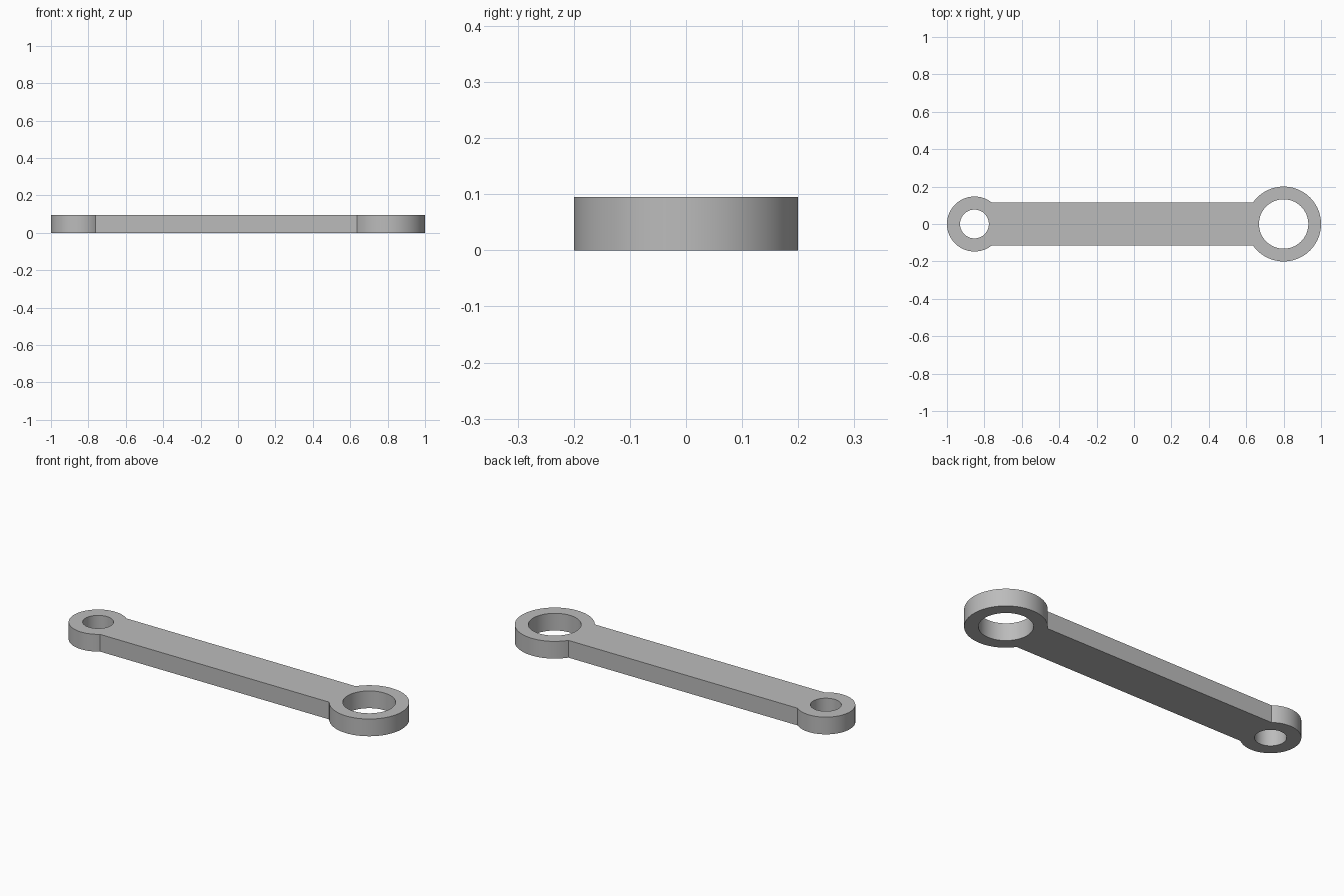
import bpy, bmesh
from math import asin, cos, sin, pi, tau

if "Cube" in bpy.data.objects:
    bpy.data.objects.remove(bpy.data.objects["Cube"], do_unlink=True)

HEIGHT = 0.095
HALF_WIDTH = 0.115
BIG_X, BIG_R, BIG_HOLE = 0.8, 0.2, 0.132
SMALL_X, SMALL_R, SMALL_HOLE = -0.853, 0.147, 0.077
STEPS = 64


def arc(cx, radius, start, end, steps=STEPS):
    """Points along an arc, both ends included."""
    angles = (start + (end - start) * i / steps for i in range(steps + 1))
    return [(cx + radius * cos(t), radius * sin(t), 0) for t in angles]


def add_loop(bm, points):
    verts = [bm.verts.new(p) for p in points]
    for i, v in enumerate(verts):
        bm.edges.new((v, verts[(i + 1) % len(verts)]))


bm = bmesh.new()

# Outer outline: two round eyes joined by the straight shank
big_join = pi - asin(HALF_WIDTH / BIG_R)
small_join = asin(HALF_WIDTH / SMALL_R)
add_loop(bm, arc(BIG_X, BIG_R, -big_join, big_join)
         + arc(SMALL_X, SMALL_R, small_join, tau - small_join))

# Bores through both eyes
for cx, radius in ((BIG_X, BIG_HOLE), (SMALL_X, SMALL_HOLE)):
    add_loop(bm, arc(cx, radius, 0, tau)[:-1])

# Fill the flat profile and raise it to full thickness
bmesh.ops.triangle_fill(bm, edges=bm.edges[:], use_beauty=True, normal=(0, 0, 1))
raised = bmesh.ops.extrude_face_region(bm, geom=bm.faces[:], use_keep_orig=True)
top = [g for g in raised["geom"] if isinstance(g, bmesh.types.BMVert)]
bmesh.ops.translate(bm, verts=top, vec=(0, 0, HEIGHT))
bmesh.ops.recalc_face_normals(bm, faces=bm.faces[:])

mesh = bpy.data.meshes.new("connecting_link")
bm.to_mesh(mesh)
bm.free()
link = bpy.data.objects.new("connecting_link", mesh)
bpy.context.collection.objects.link(link)

# Plain grey finish
grey = bpy.data.materials.new("grey_metal")
grey.use_nodes = True
colour = (0.5, 0.5, 0.5, 1)
grey.diffuse_color = colour
grey.node_tree.nodes["Principled BSDF"].inputs["Base Color"].default_value = colour
mesh.materials.append(grey)

# Smooth round walls with crisp rims
bpy.ops.object.select_all(action="DESELECT")
link.select_set(True)
bpy.context.view_layer.objects.active = link
bpy.ops.object.shade_smooth_by_angle(angle=pi / 6)
